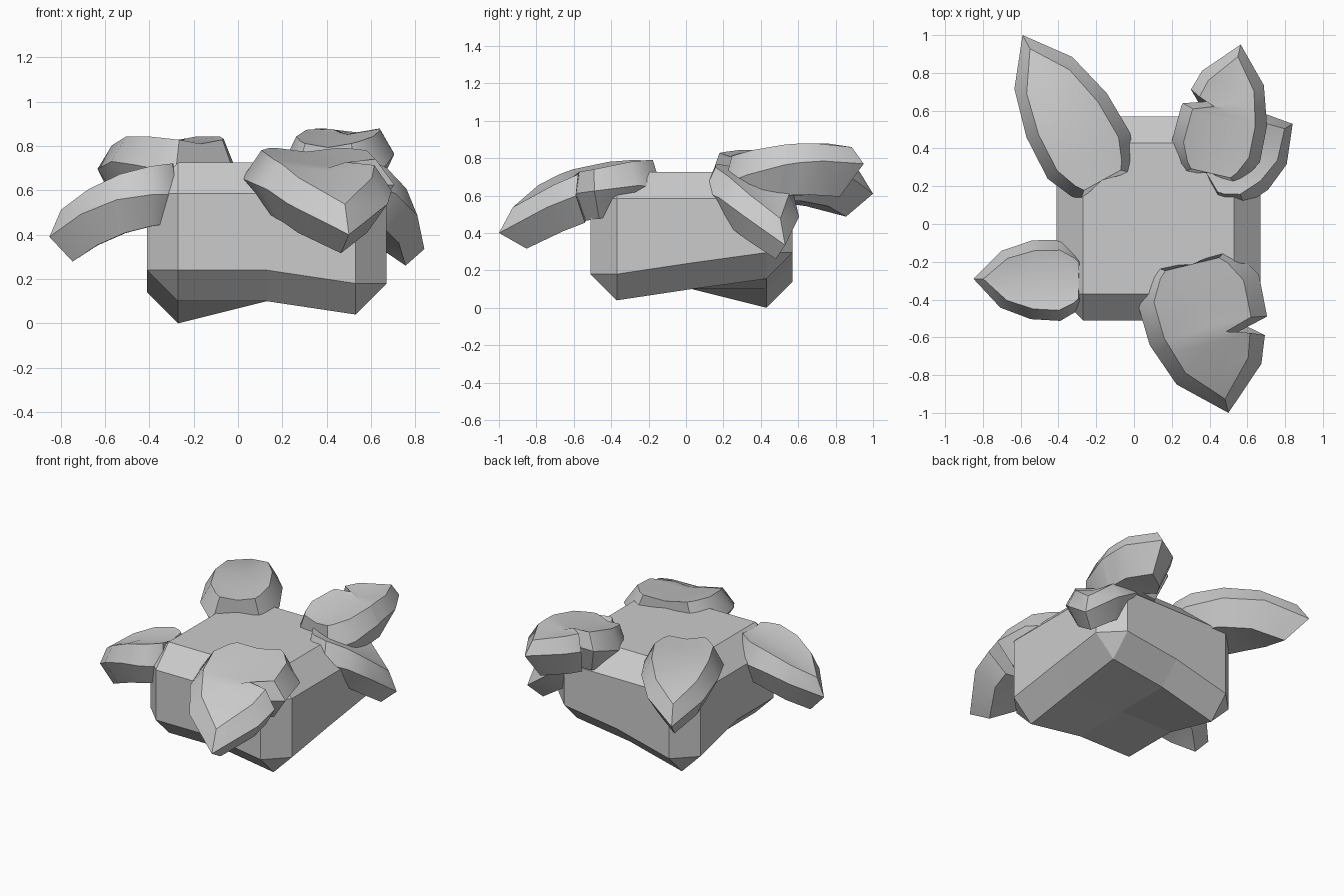
import bpy, bmesh
from mathutils import Vector

old = bpy.data.objects.get("Cube")
if old:
    bpy.data.objects.remove(old, do_unlink=True)

GREY = (0.6, 0.6, 0.6, 1)
grey = bpy.data.materials.new("plain grey")
grey.use_nodes = True
grey.diffuse_color = GREY
grey.node_tree.nodes["Principled BSDF"].inputs["Base Color"].default_value = GREY


def finish(name, bm, smooth):
    bmesh.ops.remove_doubles(bm, verts=bm.verts, dist=0.0005)
    bmesh.ops.recalc_face_normals(bm, faces=bm.faces)
    mesh = bpy.data.meshes.new(name)
    bm.to_mesh(mesh)
    bm.free()
    mesh.materials.append(grey)
    obj = bpy.data.objects.new(name, mesh)
    bpy.context.collection.objects.link(obj)
    if smooth:
        bpy.ops.object.select_all(action="DESELECT")
        obj.select_set(True)
        bpy.context.view_layer.objects.active = obj
        bpy.ops.object.shade_smooth_by_angle(angle=0.6)


# Chamfered block with an uneven underside (3 x 3 heights, front row first)
def block(cx=0.13, cy=0.03, half=0.4, cham=0.14, top=0.725):
    low = [[0.10, 0.10, 0.04], [0.10, 0.10, 0.10], [0.0, 0.10, 0.155]]
    bm = bmesh.new()
    steps = (-1, 0, 1)

    def point(i, j, z, ox=0, oy=0):
        return bm.verts.new((cx + half * i + cham * ox, cy + half * j + cham * oy, z))

    def z_low(i, j):
        return low[j + 1][i + 1]

    walk = [(-1, -1), (0, -1), (1, -1), (1, 0), (1, 1), (0, 1), (-1, 1), (-1, 0)]
    # Each rim point has one outward copy per wall; corners have two
    for k, a in enumerate(walk):
        b = walk[(k + 1) % 8]
        ox, oy = (0, a[1]) if a[1] == b[1] else (a[0], 0)
        columns = [[point(*p, z_low(*p)), point(*p, z_low(*p) + cham, ox, oy),
                    point(*p, top - cham, ox, oy), point(*p, top)] for p in (a, b)]
        for r in range(3):
            bm.faces.new((columns[0][r], columns[1][r], columns[1][r + 1], columns[0][r + 1]))
    for i in (-1, 1):
        for j in (-1, 1):
            z = z_low(i, j)
            lo = [point(i, j, z + cham, i, 0), point(i, j, z + cham, 0, j)]
            hi = [point(i, j, top - cham, i, 0), point(i, j, top - cham, 0, j)]
            bm.faces.new((lo[0], lo[1], hi[1], hi[0]))
            bm.faces.new((lo[0], lo[1], point(i, j, z)))
            bm.faces.new((hi[0], hi[1], point(i, j, top)))
    for i in steps[:2]:
        for j in steps[:2]:
            cell = [(i, j), (i + 1, j), (i + 1, j + 1), (i, j + 1)]
            for f in (lambda p: z_low(*p), lambda p: top):
                bm.faces.new([point(*p, f(p)) for p in cell])
    finish("block_body", bm, False)


# Leaf outline: fraction along the leaf, fraction of full half width
SHAPE = [(0, 0.6), (0.05, 0.75), (0.2, 1), (0.47, 0.97), (0.75, 0.7), (1, 0)]


def width_at(s):
    for (a, wa), (b, wb) in zip(SHAPE, SHAPE[1:]):
        if s <= b:
            return wa + (wb - wa) * (s - a) / (b - a)


# Thick bevelled leaf: a top plate, a wide rim and a smaller underside
def leaf(name, base, tip, half, z0, rise, drop, notch=None):
    base, tip = Vector(base), Vector(tip)
    axis = tip - base
    across = Vector((axis.y, -axis.x)).normalized()
    stations = {s: [1, 1] for s, w in SHAPE}
    if notch:
        side, at, depth = notch
        for s, f in ((at - 0.06, 1), (at, depth), (at + 0.05, 1)):
            stations[s] = [f if side < 0 else 1, f if side > 0 else 1]
    bm = bmesh.new()
    rings = []
    for s in sorted(stations):
        left, right = stations[s]
        w = width_at(s) * half

        def point(side, start, span, scale, lift):
            t = start + span * s
            p = base + axis * t + across * side * w * scale
            z = z0 + rise * t - drop * t ** 2.5 + lift
            return bm.verts.new((p.x, p.y, z))

        up, down = 0.14 - 0.06 * s, -0.13 - 0.06 * s
        cup = up - 0.03 * width_at(s)
        rings.append([
            point(-left, 0.04, 0.87, 0.74, up), point(0, 0.04, 0.87, 0, cup),
            point(right, 0.04, 0.87, 0.74, up), point(right, 0, 1, 1, 0),
            point(right, 0.05, 0.77, 0.7, down), point(0, 0.05, 0.77, 0, down),
            point(-left, 0.05, 0.77, 0.7, down), point(-left, 0, 1, 1, 0)])
    for r, q in zip(rings, rings[1:]):
        for k in range(8):
            n = (k + 1) % 8
            bm.faces.new((r[k], r[n], q[n], q[k]))
    bm.faces.new(rings[0])
    finish(name, bm, True)


block()
leaf("back_right_leaf", (-0.15, 0.2), (-0.59, 1.0), 0.25, 0.68, 0.19, 0.26)
leaf("back_left_upper_leaf", (0.40, 0.24), (0.565, 0.95), 0.24, 0.66, 0.27, 0.16, (-1, 0.55, 0.4))
leaf("back_left_lower_leaf", (0.37, 0.25), (0.84, 0.53), 0.24, 0.63, 0, 0.295)
leaf("front_right_leaf", (-0.27, -0.30), (-0.85, -0.29), 0.215, 0.58, 0.02, 0.21)
leaf("front_left_leaf", (0.30, -0.18), (0.50, -1.0), 0.33, 0.65, 0.04, 0.29, (-1, 0.53, 0.4))
